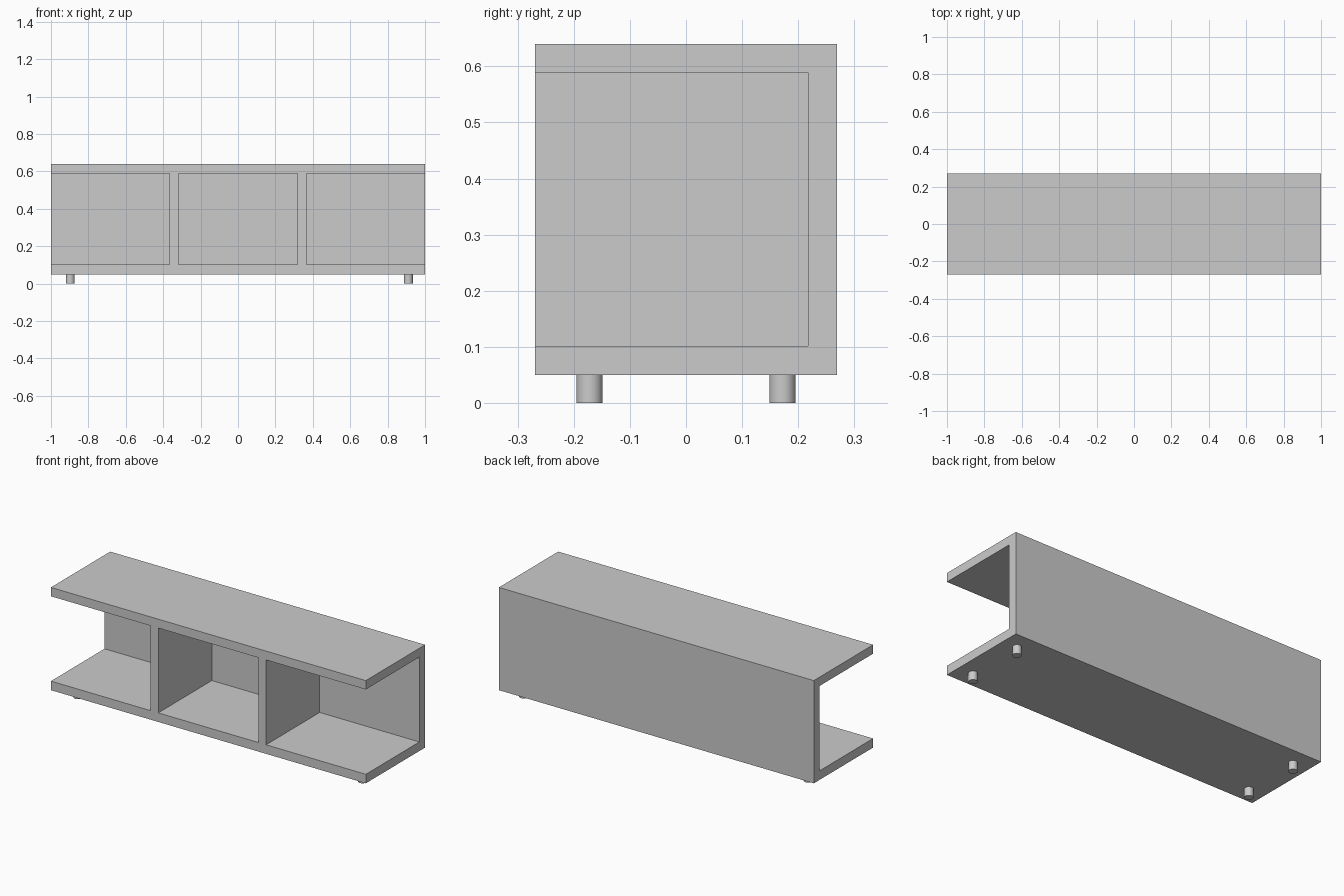
import bpy
import bmesh
from mathutils import Matrix, Vector

if "Cube" in bpy.data.objects:
    bpy.data.objects.remove(bpy.data.objects["Cube"], do_unlink=True)

# Overall dimensions
DEPTH = 0.269
BOTTOM, TOP = 0.05, 0.64
BAY_BOTTOM, BAY_TOP, BAY_BACK = 0.102, 0.589, 0.217
DIV_IN, DIV_OUT = 0.318, 0.367

grey = bpy.data.materials.new("light_grey")
grey.use_nodes = True
COLOUR = (0.6, 0.6, 0.6, 1)
grey.diffuse_color = COLOUR
grey.node_tree.nodes["Principled BSDF"].inputs["Base Color"].default_value = COLOUR


def add_object(name, bm):
    mesh = bpy.data.meshes.new(name)
    bm.to_mesh(mesh)
    bm.free()
    mesh.materials.append(grey)
    obj = bpy.data.objects.new(name, mesh)
    bpy.context.collection.objects.link(obj)
    return obj


def add_box(name, low, high):
    low, high = Vector(low), Vector(high)
    bm = bmesh.new()
    bmesh.ops.create_cube(bm, size=1, matrix=Matrix.Translation((low + high) / 2)
                          @ Matrix.Diagonal((*(high - low), 1)))
    return add_object(name, bm)


# Cabinet body: solid block with a closed centre bay and two open-ended side bays
body = add_box("cabinet_body", (-1, -DEPTH, BOTTOM), (1, DEPTH, TOP))
bays = {"left": (DIV_OUT, 1.1), "centre": (-DIV_IN, DIV_IN), "right": (-1.1, -DIV_OUT)}
for side, (x0, x1) in bays.items():
    cutter = add_box(side + "_bay_cutter", (x0, -DEPTH - 0.1, BAY_BOTTOM), (x1, BAY_BACK, BAY_TOP))
    cut = body.modifiers.new(side + "_bay", "BOOLEAN")
    cut.operation = "DIFFERENCE"
    cut.solver = "EXACT"
    cut.object = cutter
    bpy.context.view_layer.objects.active = body
    bpy.ops.object.modifier_apply(modifier=cut.name)
    bpy.data.objects.remove(cutter, do_unlink=True)

# Short round feet, set slightly off centre along the length
for side, x in (("left", 0.911), ("right", -0.897)):
    for end, y in (("front", -0.172), ("back", 0.172)):
        bm = bmesh.new()
        bmesh.ops.create_cone(bm, cap_ends=True, segments=32, radius1=0.0235, radius2=0.0235,
                              depth=BOTTOM, matrix=Matrix.Translation((x, y, BOTTOM / 2)))
        foot = add_object(f"{end}_{side}_foot", bm)
        bpy.ops.object.select_all(action="DESELECT")
        foot.select_set(True)
        bpy.context.view_layer.objects.active = foot
        bpy.ops.object.shade_smooth_by_angle()
